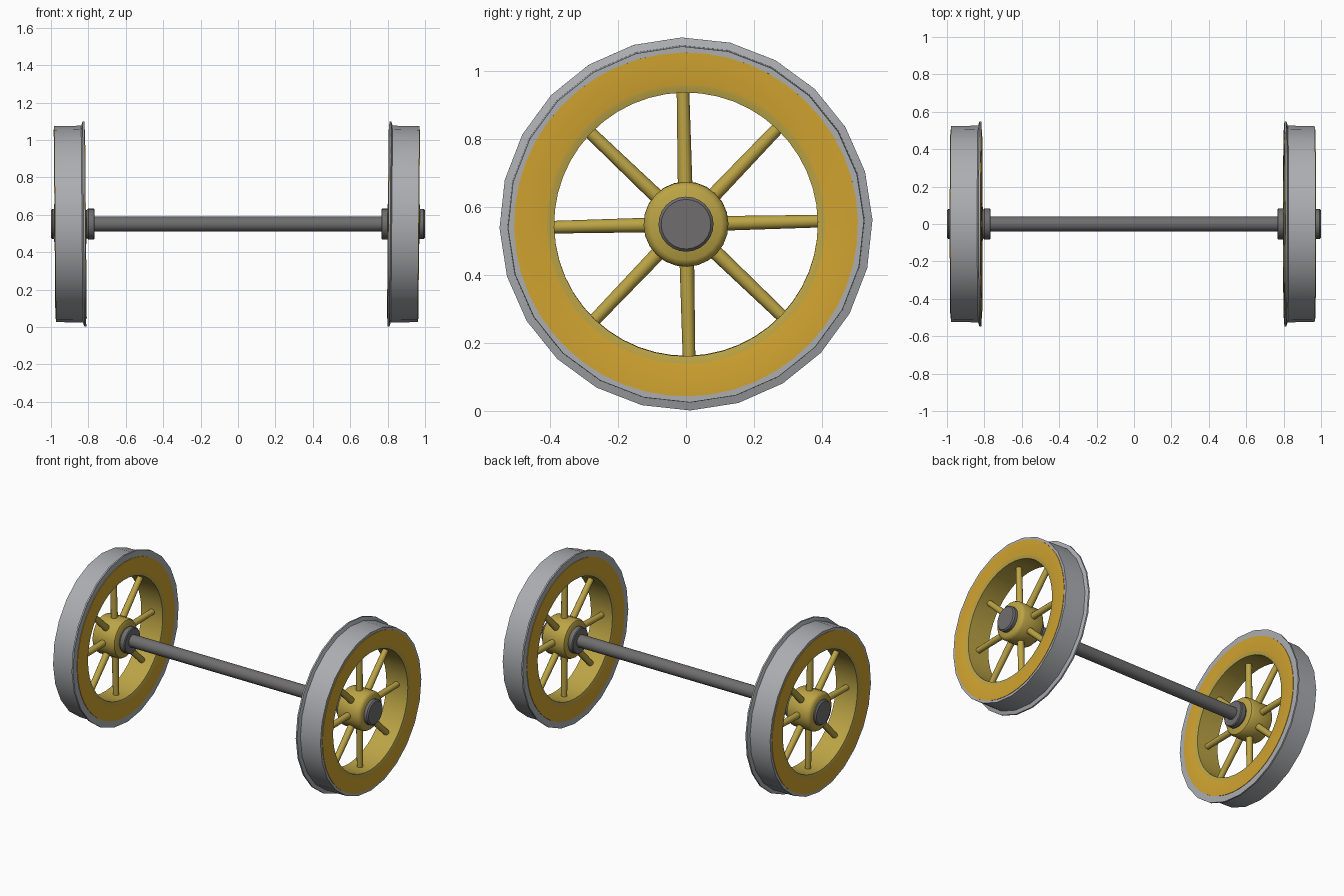
import bpy, bmesh, math
from mathutils import Matrix, Vector

if "Cube" in bpy.data.objects:
    bpy.data.objects.remove(bpy.data.objects["Cube"])

CZ = 0.55                      # axle height
TURN = math.radians(1.3)       # small roll of the wheels


def mat(name, rgb):
    m = bpy.data.materials.new(name)
    m.diffuse_color = (*rgb, 1)
    m.use_nodes = True
    m.node_tree.nodes["Principled BSDF"].inputs["Base Color"].default_value = m.diffuse_color
    return m


STEEL = mat("tyre grey", (0.41, 0.42, 0.44))
GOLD = mat("rim gold", (0.64, 0.37, 0.03))
MUSTARD = mat("spoke mustard", (0.50, 0.37, 0.06))
DARK = mat("axle dark grey", (0.16, 0.155, 0.155))


def finish(bm, name, mats, loc, tilt=0.0):
    bmesh.ops.remove_doubles(bm, verts=bm.verts, dist=1e-5)
    bmesh.ops.recalc_face_normals(bm, faces=bm.faces)
    me = bpy.data.meshes.new(name)
    bm.to_mesh(me)
    bm.free()
    for m in mats:
        me.materials.append(m)
    ob = bpy.data.objects.new(name, me)
    bpy.context.collection.objects.link(ob)
    ob.location = loc
    ob.rotation_euler = (0, tilt, 0)
    bpy.ops.object.select_all(action='DESELECT')
    ob.select_set(True)
    bpy.context.view_layer.objects.active = ob
    bpy.ops.object.shade_smooth_by_angle(angle=math.radians(32))
    return ob


def lathe(name, profile, n, mats, loc, closed=True, tilt=0.0, rule=None):
    """Spin an (x, radius) profile around the x axis."""
    bm = bmesh.new()
    rings = []
    for k in range(n):
        a = TURN + 2 * math.pi * k / n
        rings.append([bm.verts.new((x, r * math.cos(a), r * math.sin(a)))
                      for x, r in profile])
    count = len(profile) if closed else len(profile) - 1
    for k in range(n):
        p, q = rings[k], rings[(k + 1) % n]
        for i in range(count):
            j = (i + 1) % len(profile)
            f = bm.faces.new((p[i], p[j], q[j], q[i]))
            if rule:
                f.material_index = rule(i)
    return finish(bm, name, mats, loc, tilt)


# Wheels; profile x is measured outward from the wheel's middle plane
for side, label in ((-1, "left"), (1, "right")):
    loc = (side * 0.89 - 0.006, 0, CZ)
    tilt = side * math.radians(0.5)

    def out(pts):
        return [(side * x, r) for x, r in pts]

    # Tyre with thin flange on the inner side
    lathe(label + "_tyre",
          out([(-0.080, 0.50), (-0.080, 0.549), (-0.070, 0.549), (-0.062, 0.526),
               (0.082, 0.524), (0.082, 0.50)]), 24, [STEEL], loc, tilt=tilt)
    # Rim: gold side faces, mustard chamfers and bore
    lathe(label + "_rim",
          out([(-0.083, 0.506), (-0.083, 0.41), (-0.077, 0.388), (0.079, 0.388),
               (0.085, 0.41), (0.085, 0.506)]), 48, [GOLD, MUSTARD], loc, tilt=tilt,
          rule=lambda i: 1 if i in (1, 2, 3) else 0)
    # Hub with rounded edges
    lathe(label + "_hub",
          out([(-0.085, 0.0), (-0.085, 0.105), (-0.079, 0.118), (-0.066, 0.125),
               (0.066, 0.125), (0.079, 0.118), (0.087, 0.105), (0.090, 0.0)]),
          24, [MUSTARD], loc, closed=False, tilt=tilt)
    # Eight round spokes
    bm = bmesh.new()
    for k in range(8):
        a = TURN + k * math.pi / 4
        d = Vector((0, math.cos(a), math.sin(a)))
        M = Matrix.Translation(d * 0.255) @ d.to_track_quat('Z', 'Y').to_matrix().to_4x4()
        bmesh.ops.create_cone(bm, cap_ends=True, segments=12, radius1=0.0215,
                              radius2=0.0185, depth=0.29, matrix=M)
    finish(bm, label + "_spokes", [MUSTARD], loc, tilt)

# Axle with inner collars and end caps
half = [(0.0, 0.04), (0.766, 0.04), (0.766, 0.078), (0.771, 0.083), (0.80, 0.083),
        (0.81, 0.075), (0.96, 0.075), (0.965, 0.081), (0.992, 0.081), (1.0, 0.073), (1.0, 0.0)]
lathe("axle", [(-x, r) for x, r in reversed(half[1:])] + half[1:], 24, [DARK],
      (0, 0, CZ), closed=False)
